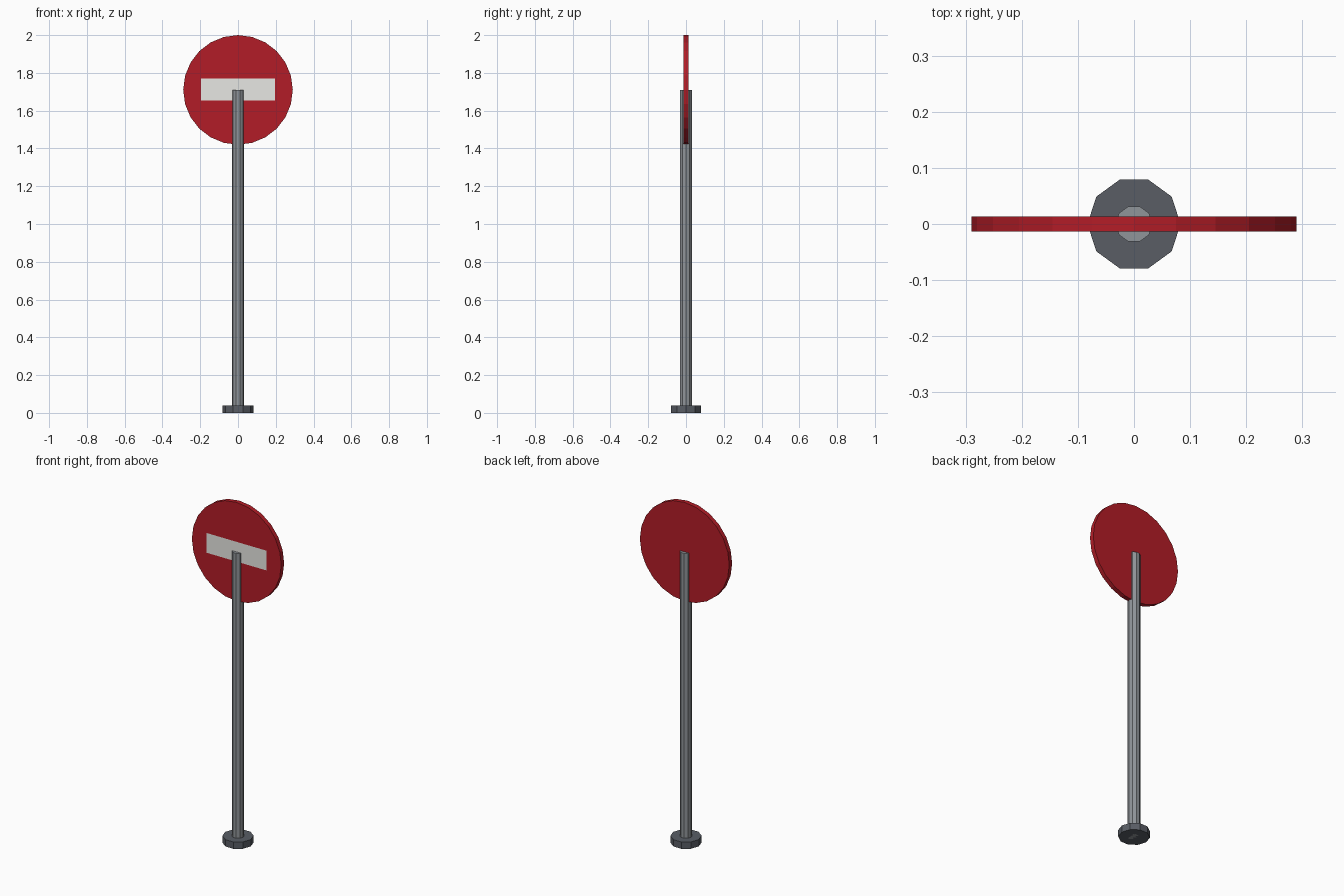
import bpy, math

if "Cube" in bpy.data.objects:
    bpy.data.objects.remove(bpy.data.objects["Cube"])

def paint(obj, name, rgb):
    mat = bpy.data.materials.new(name)
    mat.diffuse_color = (*rgb, 1)
    mat.use_nodes = True
    mat.node_tree.nodes["Principled BSDF"].inputs["Base Color"].default_value = mat.diffuse_color
    obj.data.materials.append(mat)

def cylinder(name, sides, radius, depth, z, rot=(0, 0, 0)):
    bpy.ops.mesh.primitive_cylinder_add(vertices=sides, radius=radius, depth=depth,
                                        location=(0, 0, z), rotation=rot)
    obj = bpy.context.object
    obj.name = name
    return obj

HUB = 1.71          # height of the sign centre and pole top
UPRIGHT = (math.pi / 2, 0, 0)
DECAGON = (0, 0, math.pi / 2)   # corner pointing along x

# Foot and pole
foot = cylinder("foot", 10, 0.083, 0.04, 0.02, DECAGON)
paint(foot, "dark_grey", (0.10, 0.11, 0.13))
pole = cylinder("pole", 10, 0.033, HUB, HUB / 2, DECAGON)
paint(pole, "grey", (0.28, 0.30, 0.32))

# Round sign plate
plate = cylinder("sign_plate", 24, 0.29, 0.0265, HUB, UPRIGHT)
paint(plate, "red", (0.45, 0.012, 0.02))

# Flat white bar on the front face
bpy.ops.mesh.primitive_plane_add(size=1, location=(0, -0.0142, HUB + 0.001), rotation=UPRIGHT)
bar = bpy.context.object
bar.name = "white_bar"
bar.scale = (0.39, 0.116, 1)
paint(bar, "white", (0.8, 0.8, 0.77))
